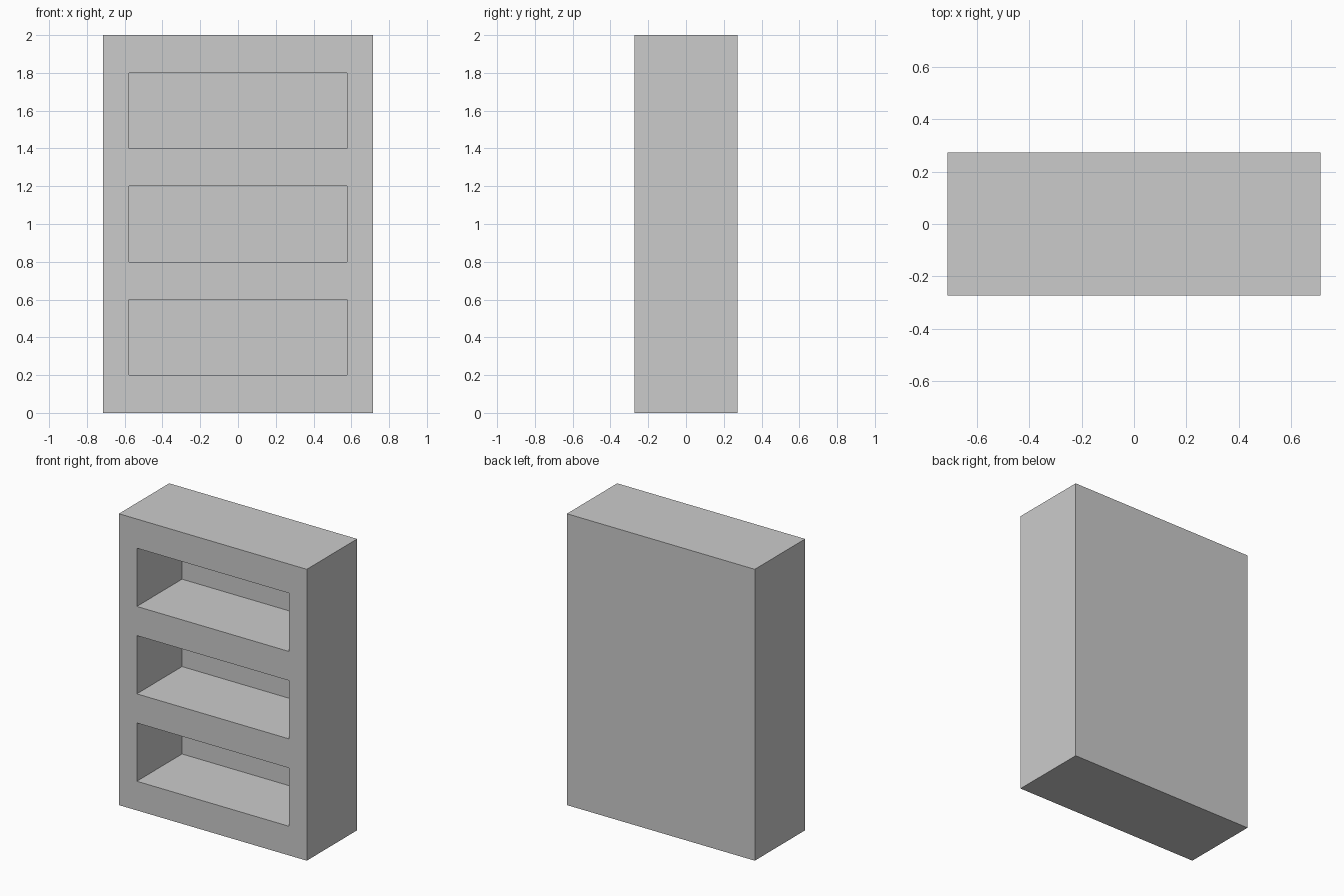
import bpy

if "Cube" in bpy.data.objects:
    bpy.data.objects.remove(bpy.data.objects["Cube"])

W, D, H = 1.427, 0.546, 2.0      # outer size
BAY_W, BAY_H = 1.154, 0.4        # bay opening
BAY_D = 0.49                     # bay depth
BAY_BOTTOMS = (0.2, 0.8, 1.4)


def box(name, lo, hi):
    """Box between two opposite corners."""
    size = [b - a for a, b in zip(lo, hi)]
    mid = [(a + b) / 2 for a, b in zip(lo, hi)]
    bpy.ops.mesh.primitive_cube_add(size=1, location=mid)
    ob = bpy.context.object
    ob.name = name
    ob.scale = size
    bpy.ops.object.transform_apply(location=False, rotation=False, scale=True)
    return ob


# Solid bookcase body
body = box("bookcase_body", (-W / 2, -D / 2, 0), (W / 2, D / 2, H))

# Three shelf bays hollowed from the front, leaving a thin back panel
for i, z in enumerate(BAY_BOTTOMS):
    cutter = box(f"bay_cutter_{i + 1}",
                 (-BAY_W / 2, -D / 2 - 0.1, z),
                 (BAY_W / 2, -D / 2 + BAY_D, z + BAY_H))
    mod = body.modifiers.new(f"shelf_bay_{i + 1}", 'BOOLEAN')
    mod.operation = 'DIFFERENCE'
    mod.solver = 'EXACT'
    mod.object = cutter
    cutter.hide_render = True
    cutter.display_type = 'WIRE'
